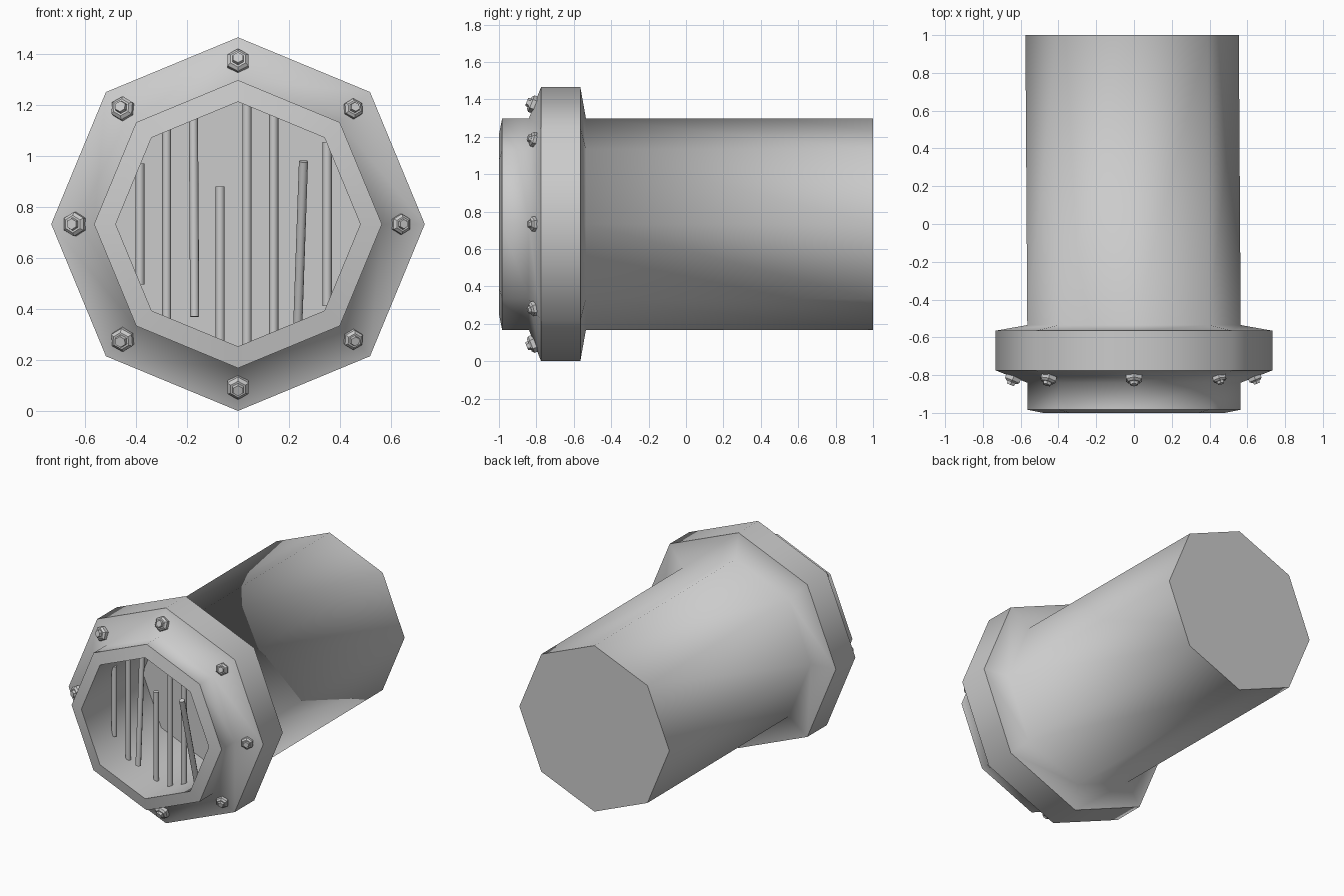
import bpy, bmesh, math
from mathutils import Matrix, Vector

if "Cube" in bpy.data.objects:
    bpy.data.objects.remove(bpy.data.objects["Cube"], do_unlink=True)

metal = bpy.data.materials.new("grey metal")
metal.use_nodes = True
GREY = (0.6, 0.6, 0.6, 1)
metal.diffuse_color = GREY
metal.node_tree.nodes["Principled BSDF"].inputs["Base Color"].default_value = GREY

SIDES = 8
MID = 0.733      # height of the pipe axis
HOLE = 0.48      # radius of the opening


def finish(bm, name):
    mesh = bpy.data.meshes.new(name)
    bmesh.ops.recalc_face_normals(bm, faces=bm.faces)
    bm.to_mesh(mesh)
    bm.free()
    mesh.materials.append(metal)
    obj = bpy.data.objects.new(name, mesh)
    bpy.context.collection.objects.link(obj)
    return obj


def spoke(i):
    a = i * math.tau / SIDES
    return Vector((math.sin(a), 0, math.cos(a)))


# Pipe body: recess floor, front lip, collar, flange, long shaft
# Each ring is radius, y, sharp edge, sideways shift
RINGS = [
    (HOLE, -0.34, True, 0),
    (HOLE, -1.0, True, 0),
    (0.565, -0.983, True, 0),
    (0.565, -0.84, False, 0),
    (MID, -0.775, True, 0),
    (MID, -0.565, True, 0),
    (0.565, -0.535, False, 0),
    (0.565, 1.0, True, -0.01),
]
bm = bmesh.new()
loops = []
for r, y, sharp, shift in RINGS:
    loops.append([bm.verts.new(spoke(i) * r + Vector((shift, y, MID)))
                  for i in range(SIDES)])
for a, b in zip(loops, loops[1:]):
    for i in range(SIDES):
        j = (i + 1) % SIDES
        bm.faces.new((a[i], a[j], b[j], b[i])).smooth = True
bm.faces.new(loops[0])
bm.faces.new(loops[-1])
for ring, (r, y, sharp, shift) in zip(loops, RINGS):
    for i in range(SIDES):
        bm.edges.get((ring[i], ring[(i + 1) % SIDES])).smooth = not sharp
finish(bm, "pipe_body")


# Grate bars, some of them broken or bent
def bar(name, low, high, radius=0.018):
    low, high = Vector(low), Vector(high)
    axis = high - low
    bm = bmesh.new()
    place = Matrix.Translation((low + high) / 2) @ axis.to_track_quat('Z', 'Y').to_matrix().to_4x4()
    bmesh.ops.create_cone(bm, cap_ends=True, segments=8, radius1=radius,
                          radius2=radius, depth=axis.length, matrix=place)
    obj = finish(bm, name)
    for f in obj.data.polygons:
        f.use_smooth = len(f.vertices) == 4


def half_height(x):
    t = math.tan(math.pi / 8)
    return min(HOLE - abs(x) * t, (HOLE - abs(x)) / t) + 0.008


BAR_Y = -0.78
for n in range(8):
    x = -0.385 + n * 0.105
    h = half_height(x)
    low, high = [x, BAR_Y, MID - h], [x, BAR_Y, MID + h]
    if n == 2:                       # hanging bar, broken at the bottom
        low = [x + 0.005, BAR_Y - 0.05, 0.37]
    elif n == 3:                     # stump, broken at the top
        high[2] = 0.88
    elif n == 6:                     # broken bar bent outward
        low[0], high = x - 0.01, [x + 0.012, BAR_Y - 0.19, 0.98]
    bar("grate_bar_%d" % (n + 1), low, high)

# Hexagonal bolts seated on the sloped front of the flange
NUT = [(0.05, 0.05, -0.012, 0.018), (0.05, 0.036, 0.018, 0.03),
       (0.027, 0.023, 0.03, 0.046)]
for i in range(SIDES):
    out = spoke(i)
    size = 0.8 if 0 < i < 4 else 0.95
    normal = (out * 0.37 + Vector((0, -0.93, 0))).normalized()
    seat = out * 0.638 + Vector((0, -0.811, MID))
    place = Matrix.Translation(seat) @ normal.to_track_quat('Z', 'Y').to_matrix().to_4x4()
    bm = bmesh.new()
    for r1, r2, z1, z2 in NUT:
        bmesh.ops.create_cone(
            bm, cap_ends=True, segments=6, radius1=r1 * size, radius2=r2 * size,
            depth=(z2 - z1) * size,
            matrix=place @ Matrix.Translation((0, 0, (z1 + z2) / 2 * size)))
    finish(bm, "flange_bolt_%d" % (i + 1))
